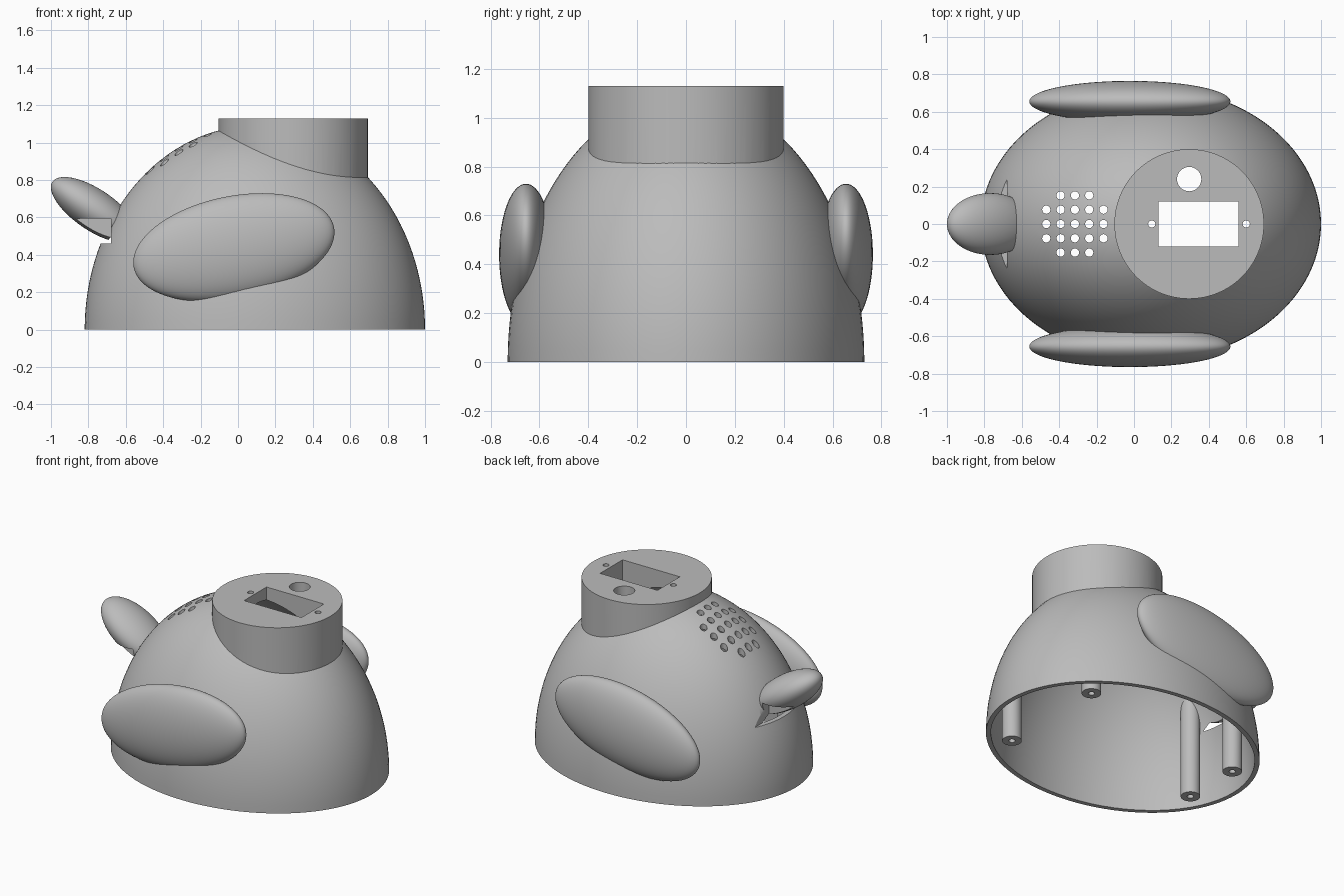
import bpy
import math

if "Cube" in bpy.data.objects:
    bpy.data.objects.remove(bpy.data.objects["Cube"], do_unlink=True)

grey = bpy.data.materials.new("plain_grey")
grey.use_nodes = True
GREY = (0.5, 0.5, 0.5, 1)
grey.diffuse_color = GREY
grey.node_tree.nodes["Principled BSDF"].inputs["Base Color"].default_value = GREY

BODY = (0.09, 0, 0)


def finish(obj, name):
    obj.name = name
    obj.data.materials.clear()
    obj.data.materials.append(grey)
    bpy.ops.object.select_all(action="DESELECT")
    obj.select_set(True)
    bpy.context.view_layer.objects.active = obj
    bpy.ops.object.transform_apply(location=True, rotation=True, scale=True)
    return obj


def ellipsoid(name, centre, radii, tilt=0, segments=72, rings=48):
    bpy.ops.mesh.primitive_uv_sphere_add(segments=segments, ring_count=rings,
                                         location=centre, rotation=(0, tilt, 0))
    obj = bpy.context.object
    obj.scale = radii
    return finish(obj, name)


def cylinder(name, x, y, radius, low, high, sides=32):
    bpy.ops.mesh.primitive_cylinder_add(vertices=sides, radius=radius, depth=high - low,
                                        location=(x, y, (low + high) / 2))
    return finish(bpy.context.object, name)


def box(name, low, high):
    bpy.ops.mesh.primitive_cube_add(size=1, location=[(a + b) / 2 for a, b in zip(low, high)])
    obj = bpy.context.object
    obj.scale = [b - a for a, b in zip(low, high)]
    return finish(obj, name)


def combine(obj, other, operation="DIFFERENCE", keep=False):
    bpy.context.view_layer.objects.active = obj
    mod = obj.modifiers.new("cut", "BOOLEAN")
    mod.operation = operation
    mod.solver = "EXACT"
    mod.object = other
    bpy.ops.object.modifier_apply(modifier=mod.name)
    if not keep:
        bpy.data.objects.remove(other, do_unlink=True)


def smooth(obj):
    bpy.ops.object.select_all(action="DESELECT")
    obj.select_set(True)
    bpy.context.view_layer.objects.active = obj
    bpy.ops.object.shade_smooth_by_angle(angle=math.radians(30))


# Shared helpers: the hollow inside and a surface in the middle of the wall
hollow = ellipsoid("hollow_cutter", BODY, (0.88, 0.70, 1.06))
middle = ellipsoid("middle_cutter", BODY, (0.895, 0.715, 1.075))
for helper in (hollow, middle):
    helper.hide_render = True

# Domed body with round neck, hollow and open below
body = ellipsoid("body", BODY, (0.91, 0.73, 1.09), segments=96, rings=64)
combine(body, cylinder("neck", 0.295, 0, 0.4, 0.5, 1.13, 96), "UNION")
combine(body, hollow, keep=True)
combine(body, box("ground_cutter", (-2, -2, -2), (2, 2, 0)))

# Mouth slot through the wall
combine(body, box("slot_cutter", (-1.3, -0.4, 0.46), (-0.68, 0.4, 0.595)))

# Openings in the neck top
combine(body, box("window_cutter", (0.13, -0.12, 0.5), (0.56, 0.12, 1.3)))
for x, y, radius in ((0.295, 0.24, 0.065), (0.095, 0, 0.019), (0.6, 0, 0.019)):
    combine(body, cylinder("hole_cutter", x, y, radius, 0.5, 1.3))

# Grid of sound holes without its corners
for i in range(-2, 3):
    for j in range(-2, 3):
        if abs(i) + abs(j) < 4 and not (abs(i) == 2 and abs(j) == 2):
            combine(body, cylinder("hole_cutter", -0.316 + i * 0.0765, j * 0.0765,
                                   0.022, 0.6, 1.3, 20))
smooth(body)

# Wings on both sides
for side, label in ((-1, "front"), (1, "back")):
    wing = ellipsoid(label + "_wing", (-0.022, side * 0.655, 0.44),
                     (0.546, 0.11, 0.274), math.radians(-11.4))
    combine(wing, middle, keep=True)
    smooth(wing)

# Beak, with the sides of its lower part cut away
beak = ellipsoid("beak", (-0.768, 0, 0.64), (0.27, 0.165, 0.11), math.radians(34))
combine(beak, hollow, keep=True)
for low, high in ((-0.4, -0.08), (0.08, 0.4)):
    combine(beak, box("beak_cutter", (-1.3, low, 0.2), (-0.68, high, 0.595)))
smooth(beak)

# Hollow screw posts inside the body
for x, y, label in ((0.66, 0.38, "rear"), (-0.62, 0.2, "beak_side")):
    for side in (-1, 1):
        post = cylinder(label + "_post", x, side * y, 0.06, 0, 1)
        combine(post, middle, "INTERSECT", keep=True)
        combine(post, cylinder("bore_cutter", x, side * y, 0.02, -0.1, 0.25, 20))
        smooth(post)

for helper in (hollow, middle):
    bpy.data.objects.remove(helper, do_unlink=True)
